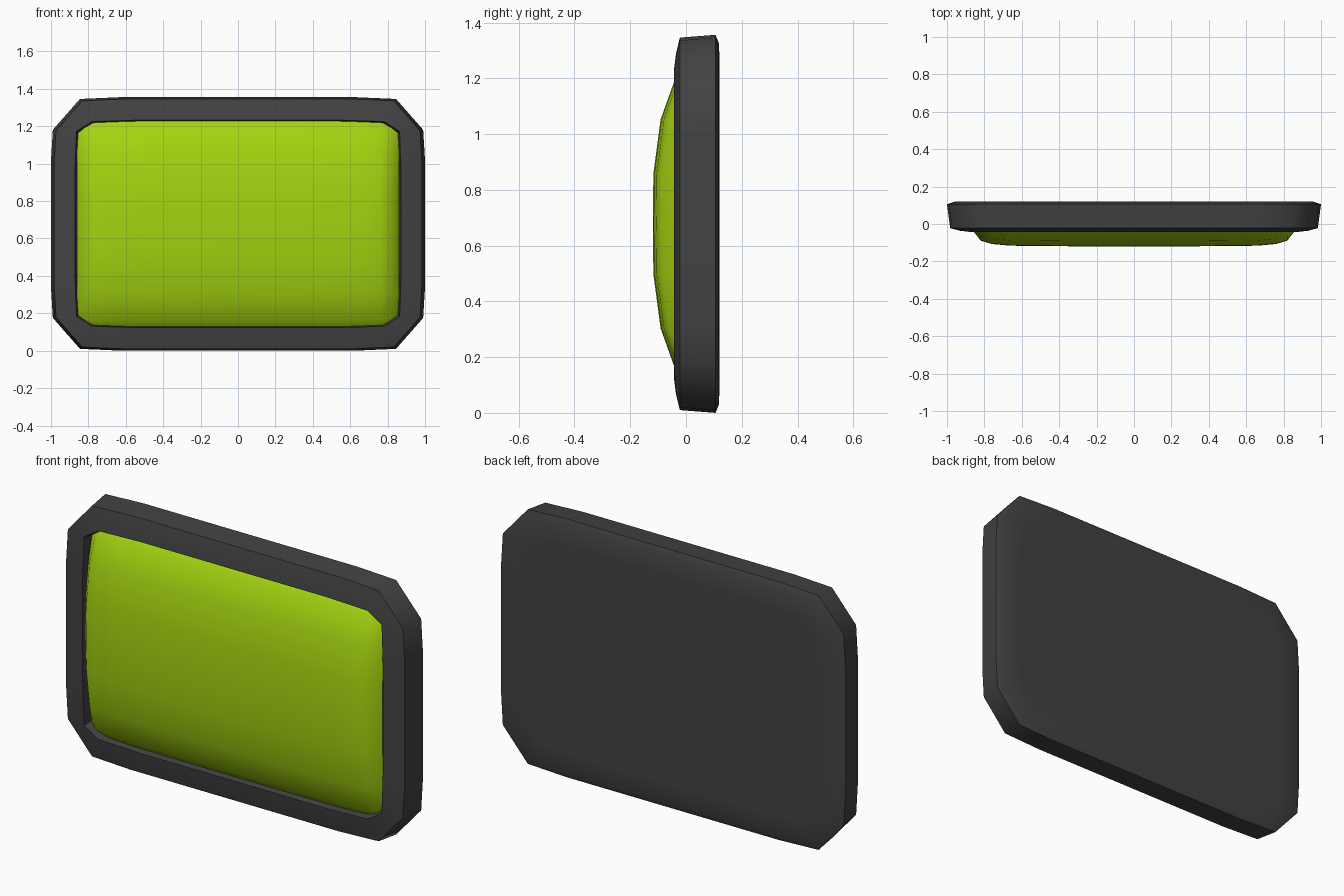
import bpy, bmesh

if "Cube" in bpy.data.objects:
    bpy.data.objects.remove(bpy.data.objects["Cube"])

CZ = 0.678  # height of the centre


def ring(bm, hx, hz, cut_x, cut_z, y, bow=0.0):
    """Rounded-rectangle loop with chamfered corners and slightly bowed sides."""
    q = [(hx, hz * 0.5), (hx - bow, hz - cut_z),
         (hx - cut_x, hz - bow), (hx * 0.62, hz)]
    pts = q + [(-x, z) for x, z in reversed(q)]
    pts += [(-x, -z) for x, z in pts]
    return [bm.verts.new((x, y, CZ + z)) for x, z in pts]


def finish(name, bm, color, angle):
    bmesh.ops.recalc_face_normals(bm, faces=bm.faces)
    me = bpy.data.meshes.new(name)
    bm.to_mesh(me)
    bm.free()
    ob = bpy.data.objects.new(name, me)
    bpy.context.collection.objects.link(ob)
    mat = bpy.data.materials.new(name + "_colour")
    mat.diffuse_color = color
    mat.use_nodes = True
    mat.node_tree.nodes["Principled BSDF"].inputs["Base Color"].default_value = mat.diffuse_color
    me.materials.append(mat)
    bpy.ops.object.select_all(action='DESELECT')
    ob.select_set(True)
    bpy.context.view_layer.objects.active = ob
    bpy.ops.object.shade_smooth_by_angle(angle=angle)
    return ob


# Dark frame: lofted from the flat back, round the rim, into the recess
bm = bmesh.new()
rings = [ring(bm, *r) for r in (
    (0.85, 0.54, 0.09, 0.08, 0.12, 0.005),
    (0.96, 0.645, 0.14, 0.15, 0.119, 0.01),
    (1.00, 0.678, 0.155, 0.175, 0.106, 0.01),
    (0.983, 0.668, 0.15, 0.17, -0.022, 0.01),
    (0.93, 0.61, 0.13, 0.13, -0.036, 0.008),
    (0.872, 0.555, 0.09, 0.06, -0.043, 0.008),
    (0.858, 0.543, 0.09, 0.06, 0.03, 0.008))]
n = len(rings[0])
for a, b in zip(rings, rings[1:]):
    for i in range(n):
        j = (i + 1) % n
        bm.faces.new((a[i], a[j], b[j], b[i]))
bm.faces.new(rings[0])
bm.faces.new(rings[-1])
finish("frame", bm, (0.055, 0.055, 0.055, 1), 0.9)

# Domed green screen: grid whose depth falls off toward each edge
half_x = [(0.0, 0.0), (0.35, 0.0), (0.66, 0.003), (0.76, 0.012),
          (0.82, 0.03), (0.862, 0.085)]
half_z = [(0.0, 0.0), (0.18, 0.002), (0.375, 0.028), (0.515, 0.078),
          (0.55, 0.11)]


def mirror(levels):
    return [(-p, d) for p, d in reversed(levels[1:])] + levels


bm = bmesh.new()
xs, zs = mirror(half_x), mirror(half_z)
grid = []
for z, dz in zs:
    row = []
    for x, dx in xs:
        if abs(x) > 0.86 and abs(z) > 0.54:   # chamfered corner
            row.append(None)
        else:
            row.append(bm.verts.new((x, min(-0.119 + dx + dz, 0.02), CZ + z)))
    grid.append(row)
for r in range(len(zs) - 1):
    for c in range(len(xs) - 1):
        quad = [grid[r][c], grid[r][c + 1], grid[r + 1][c + 1], grid[r + 1][c]]
        bm.faces.new([v for v in quad if v])
finish("screen", bm, (0.37, 0.65, 0.005, 1), 0.9)
